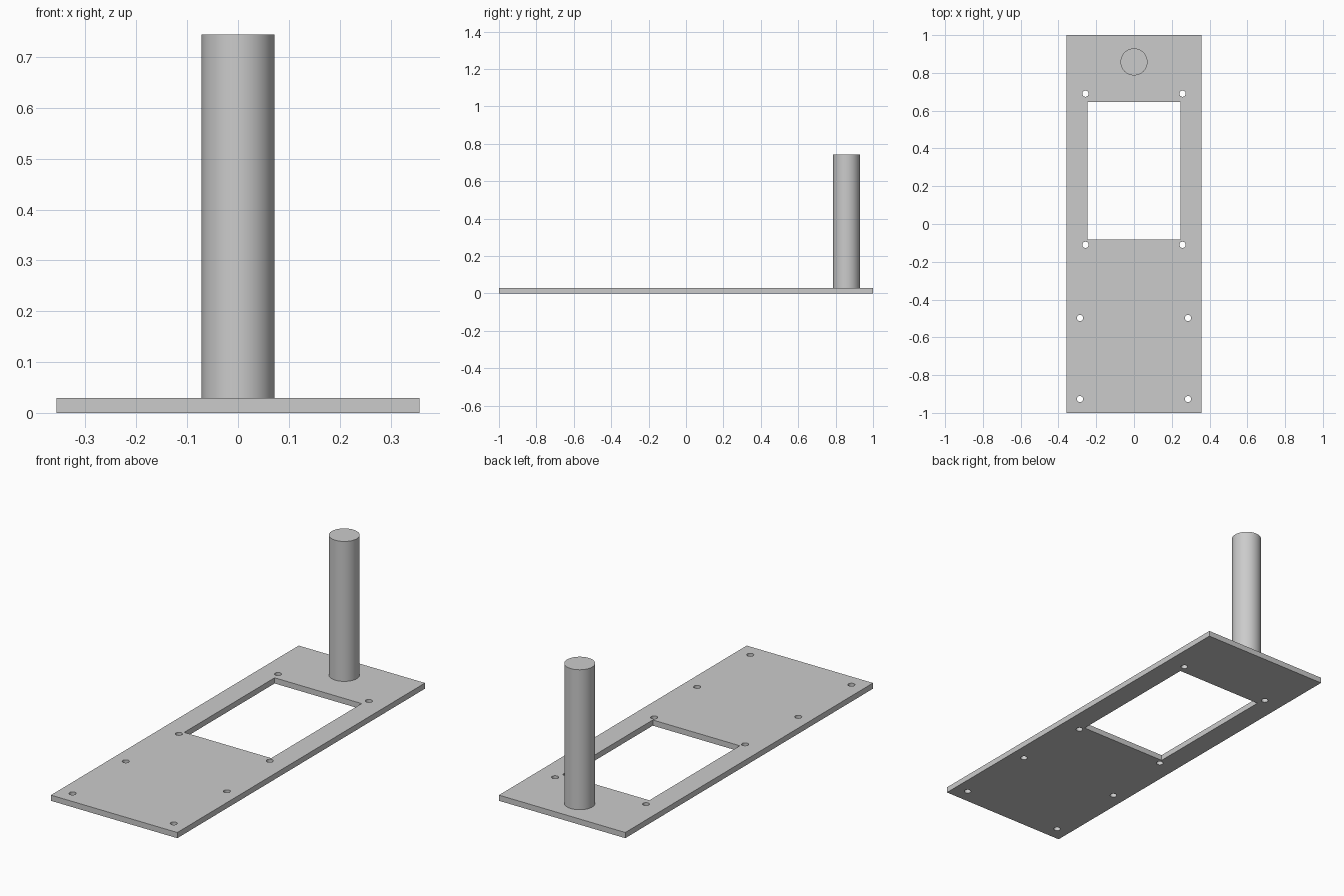
import bpy, bmesh
from math import cos, sin, pi, radians

if "Cube" in bpy.data.objects:
    bpy.data.objects.remove(bpy.data.objects["Cube"], do_unlink=True)

THICK = 0.029
HOLE_R = 0.0165
POST_R, POST_Y, POST_TOP = 0.0715, 0.858, 0.744

grey = bpy.data.materials.new("light grey")
grey.use_nodes = True
colour = (0.6, 0.6, 0.6, 1)
grey.diffuse_color = colour
grey.node_tree.nodes["Principled BSDF"].inputs["Base Color"].default_value = colour


def rectangle(x, y0, y1):
    return [(-x, y0), (x, y0), (x, y1), (-x, y1)]


def circle(cx, cy, r, n=32):
    return [(cx + r * cos(2 * pi * i / n), cy + r * sin(2 * pi * i / n)) for i in range(n)]


def activate(obj):
    bpy.ops.object.select_all(action='DESELECT')
    obj.select_set(True)
    bpy.context.view_layer.objects.active = obj


def smooth(obj):
    activate(obj)
    bpy.ops.object.shade_smooth_by_angle(angle=radians(30))


# Base plate: outline, rectangular window and mirrored screw holes
loops = [rectangle(0.357, -1, 1), rectangle(0.246, -0.083, 0.647)]
for x, y in [(0.257, 0.69), (0.257, -0.11), (0.286, -0.498), (0.286, -0.927)]:
    for side in (-1, 1):
        loops.append(circle(side * x, y, HOLE_R))

curve = bpy.data.curves.new("base_plate", 'CURVE')
curve.dimensions = '2D'
curve.fill_mode = 'BOTH'
curve.extrude = THICK / 2
for loop in loops:
    spline = curve.splines.new('POLY')
    spline.points.add(len(loop) - 1)
    for point, (x, y) in zip(spline.points, loop):
        point.co = (x, y, 0, 1)
    spline.use_cyclic_u = True
plate = bpy.data.objects.new("base_plate", curve)
plate.location.z = THICK / 2
bpy.context.collection.objects.link(plate)
activate(plate)
bpy.ops.object.convert(target='MESH')
plate = bpy.context.object
bm = bmesh.new()
bm.from_mesh(plate.data)
bmesh.ops.remove_doubles(bm, verts=bm.verts, dist=1e-5)
bmesh.ops.recalc_face_normals(bm, faces=bm.faces)
bm.to_mesh(plate.data)
bm.free()
plate.data.materials.clear()
plate.data.materials.append(grey)
smooth(plate)

# Upright post near the back edge
bpy.ops.mesh.primitive_cylinder_add(vertices=64, radius=POST_R, depth=POST_TOP - THICK,
                                    location=(0, POST_Y, (POST_TOP + THICK) / 2))
post = bpy.context.object
post.name = "post"
post.data.materials.append(grey)
smooth(post)
